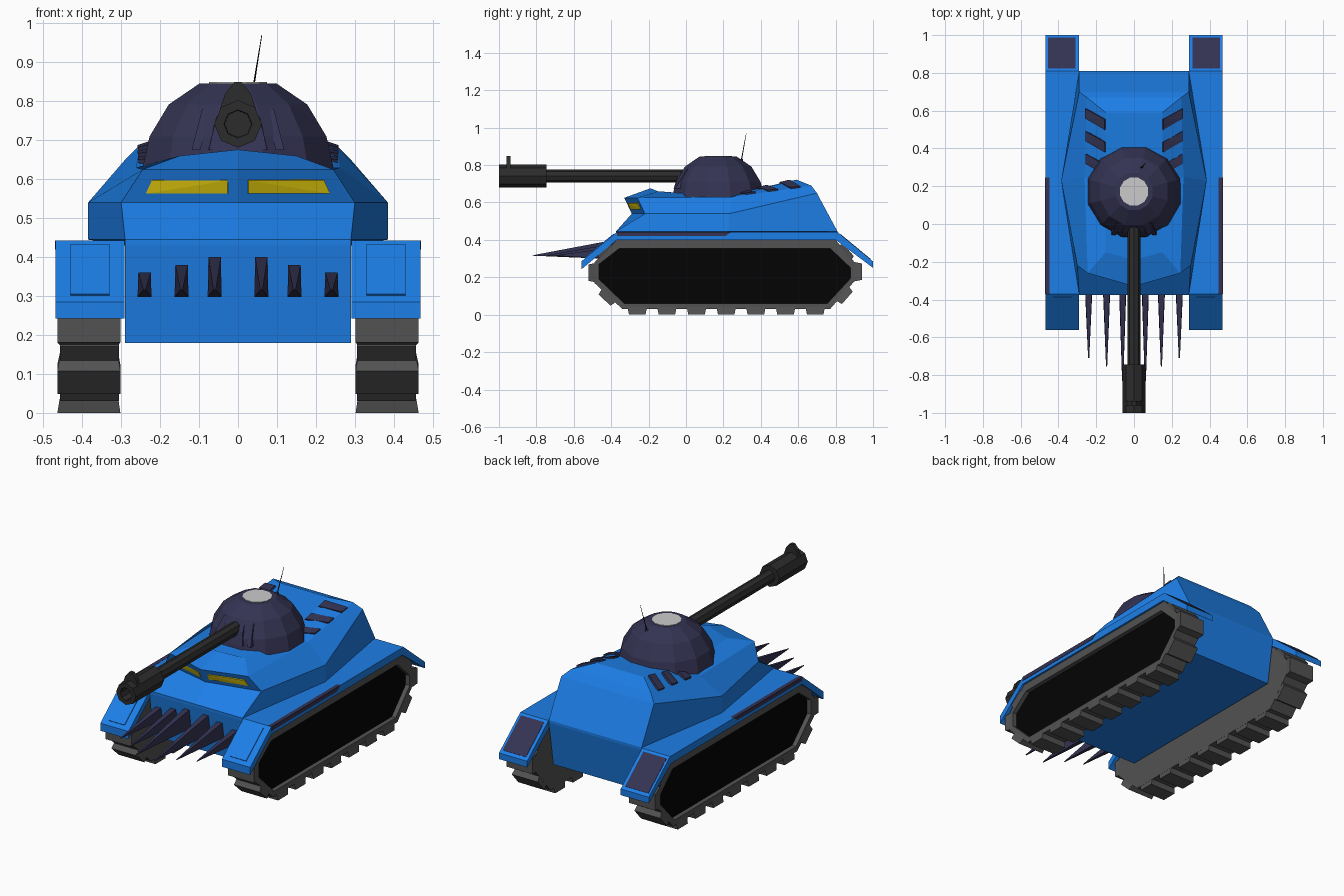
import bpy, bmesh, math
from mathutils import Vector
from mathutils.bvhtree import BVHTree

if "Cube" in bpy.data.objects:
    bpy.data.objects.remove(bpy.data.objects["Cube"])


def material(name, rgb):
    m = bpy.data.materials.new(name)
    m.diffuse_color = (*rgb, 1)
    m.use_nodes = True
    m.node_tree.nodes["Principled BSDF"].inputs["Base Color"].default_value = m.diffuse_color
    return m


BLUE = material("blue", (0.012, 0.21, 0.80))
PURPLE = material("dark_purple", (0.034, 0.033, 0.086))
BLACK = material("black", (0.001, 0.001, 0.001))
STEEL = material("track_grey", (0.085, 0.085, 0.085))
GUN = material("gun_metal", (0.025, 0.025, 0.025))
YELLOW = material("yellow", (0.80, 0.62, 0.004))


def finish(name, bm, mat, mirror=False):
    bmesh.ops.recalc_face_normals(bm, faces=bm.faces)
    me = bpy.data.meshes.new(name)
    bm.to_mesh(me)
    bm.free()
    ob = bpy.data.objects.new(name, me)
    bpy.context.collection.objects.link(ob)
    if mat:
        me.materials.append(mat)
    if mirror:
        ob.modifiers.new("mirror", 'MIRROR').use_mirror_merge = False
    return ob


def convex(name, pieces, mat, mirror=False):
    """One object made of convex solids, each given by its corner points."""
    bm = bmesh.new()
    for pts in pieces:
        vs = [bm.verts.new(p) for p in pts]
        bmesh.ops.convex_hull(bm, input=vs)
    bmesh.ops.dissolve_limit(bm, angle_limit=0.01, verts=bm.verts, edges=bm.edges)
    return finish(name, bm, mat, mirror)


def loft(name, rings, mat, mirror=False):
    """Skin through rings of equal size, with both ends capped."""
    bm = bmesh.new()
    rs = [[bm.verts.new(p) for p in r] for r in rings]
    n = len(rs[0])
    for a, b in zip(rs, rs[1:]):
        for i in range(n):
            j = (i + 1) % n
            bm.faces.new((a[i], a[j], b[j], b[i]))
    bm.faces.new(rs[0])
    bm.faces.new(rs[-1])
    return finish(name, bm, mat, mirror)


def circle(r, n, turn=.5):
    return [(r * math.cos(math.tau * (i + turn) / n), r * math.sin(math.tau * (i + turn) / n))
            for i in range(n)]


def prism(profile, x0, x1):
    return [[(x, y, z) for y, z in profile] for x in (x0, x1)]


def slab(corners, lift, sink=0.006):
    """Thin plate raised outward (up or forward) from four corners."""
    c = [Vector(p) for p in corners]
    n = (c[2] - c[0]).cross(c[3] - c[1]).normalized()
    if n.dot(Vector((0, -.7, 1))) < 0:
        n = -n
    return [p + n * lift for p in c] + [p - n * sink for p in c]


# Hull: half rings from belly to roof (front centre round to rear centre)
half_rings = [
    [(0, -.345, .18), (.29, -.345, .18), (.29, .23, .18), (.29, .77, .18), (0, .77, .18)],
    [(0, -.375, .43), (.29, -.375, .43), (.29, .23, .43), (.29, .81, .43), (0, .81, .43)],
    [(0, -.375, .445), (.29, -.375, .445), (.385, .23, .445), (.29, .81, .445), (0, .81, .445)],
    [(0, -.29, .54), (.30, -.22, .54), (.385, .23, .54), (.29, .70, .65), (0, .70, .65)],
    [(0, -.33, .625), (.245, -.26, .625), (.262, .25, .63), (.25, .67, .69), (0, .67, .69)],
    [(0, -.19, .676), (.15, -.15, .66), (.15, .20, .632), (.15, .59, .722), (0, .59, .722)],
]
rings = [h + [(-x, y, z) for x, y, z in reversed(h[1:-1])] for h in half_rings]
hull = loft("hull", rings, BLUE)

# Vision slits on the overhanging visor
B0, B1 = Vector(half_rings[3][0]), Vector(half_rings[3][1])
T0, T1 = Vector(half_rings[4][0]), Vector(half_rings[4][1])


def on_visor(u, v):
    return B0.lerp(B1, u).lerp(T0.lerp(T1, u), v)


slit = [on_visor(.09, .28), on_visor(.83, .28), on_visor(.84, .68), on_visor(.1, .68)]
convex("vision_slits", [slab(slit, .003)], YELLOW, True)

# Slanted roof vents laid on the hull surface
bm = bmesh.new()
bm.from_mesh(hull.data)
tree = BVHTree.FromBMesh(bm)
bm.free()


def on_roof(x, y):
    return tree.ray_cast(Vector((x, y, 2)), Vector((0, 0, -1)))[0]


vents = []
for k in range(3):
    d = -.12 * k
    vents.append(slab([on_roof(.152, .50 + d), on_roof(.255, .56 + d),
                       on_roof(.255, .612 + d), on_roof(.152, .555 + d)], .009))
convex("roof_vents", vents, PURPLE, True)

# Fenders, with a pad in front, a dark side strip and a dark rear panel
fender = [(-.37, .442), (.81, .442), (1, .285), (1, .25), (.80, .40),
          (-.37, .40), (-.56, .242), (-.56, .285)]
loft("fenders", prism(fender, .292, .468), BLUE, True)
convex("fender_pads", [slab([(.33, -.54, .302), (.43, -.54, .302),
                             (.43, -.385, .43), (.33, -.385, .43)], .004)], BLUE, True)
convex("fender_strips", [[(x, y, z) for x in (.448, .470)
                          for y, z in ((-.37, .42), (.21, .42), (.245, .443), (-.37, .443))]],
       PURPLE, True)
convex("rear_fender_panels", [slab([(.31, .822, .432), (.31, .985, .2974),
                                    (.455, .985, .2974), (.455, .822, .432)], .002)], PURPLE, True)

# Track belts: closed grey inner side, recessed black outer plate
outer = [(-.37, .40), (.80, .40), (.91, .27), (.91, .19), (.77, .03),
         (-.34, .03), (-.49, .17), (-.49, .28)]
inner = [(-.355, .355), (.77, .355), (.88, .25), (.88, .195), (.755, .06),
         (-.33, .06), (-.465, .19), (-.465, .27)]
loft("track_belts", prism(outer, .306, .457) + prism(inner, .457, .425), STEEL, True)
loft("track_side_plates", prism(inner, .42, .432), BLACK, True)

# Track cleats along every run except the covered top one
cleats = []
for i in range(1, 8):
    a, b = Vector(outer[i]), Vector(outer[(i + 1) % 8])
    t = (b - a).normalized()
    nrm = Vector((-t.y, t.x))
    n = max(1, round((b - a).length / .155))
    for k in range(n):
        c = a.lerp(b, (k + .5) / n)
        pts = []
        for h, w, x0, x1 in ((-.01, .052, .308, .457), (.03, .044, .302, .464)):
            for s in (-w, w):
                p = c + nrm * h * (.6 if i in (1, 7) else 1) + t * s
                pts += [(x0, p.x, p.y), (x1, p.x, p.y)]
        cleats.append(pts)
convex("track_cleats", cleats, STEEL, True)

# Ram spikes across the bow
spikes = []
for x, top, tip in ((.06, .40, -.83), (.145, .38, -.755), (.24, .36, -.71)):
    root = [(x + s * w, y, z) for s in (-1, 1) for y in (-.34, -.385)
            for w, z in ((.018, .297), (.016, top))]
    spikes.append(root + [(x + s * .003, tip, .316) for s in (-1, 1)])
convex("bow_spikes", spikes, PURPLE, True)

# Turret dome and hatch
TY = .172
dome = [(.258, .61), (.249, .65), (.235, .71), (.184, .792), (.102, .846)]
loft("turret", [[(x, y + TY, z) for x, y in circle(r, 12)] for r, z in dome], PURPLE)
loft("turret_hatch", [[(x, y + TY, z) for x, y in circle(.077, 12)] for z in (.83, .849)], None)

# Gun mantlet and its side ribs, nearly flush with the dome
convex("mantlet", [[(s * w, y, z) for s in (-1, 1) for w, y, z in
                    ((.05, -.01, .78), (.06, -.045, .74), (.075, -.066, .675),
                     (.05, .12, .80), (.09, .10, .67))]], PURPLE)
convex("mantlet_ribs", [[(x + dx, y + dy, z) for dx in (0, .022) for dy in (0, .07)
                         for x, y, z in ((.07, .006, .78), (.097, -.058, .675))]], PURPLE, True)

# Gun barrel with a hollow muzzle block and front sight
gun = [(.035, .08), (.035, -.745), (.061, -.745), (.061, -1), (.036, -1), (.034, -.90)]
loft("gun_barrel", [[(x, y, z + .742) for x, z in circle(r, 8, 0)] for r, y in gun], GUN)
convex("muzzle_sight", [[(s * w, y, z) for s in (-1, 1) for y in (-.96, -.938)
                         for w, z in ((.046, .78), (.032, .822), (.010, .848))]], GUN)

# Antenna and its mount
foot, tip = Vector((.037, .295, .82)), Vector((.061, .322, .97))
loft("antenna", [[p + Vector((x, y, 0)) for x, y in circle(r, 6)]
                 for p, r in ((foot, .003), (tip, .001))], BLACK)
loft("antenna_mount", [[foot + Vector((x, y, z)) for x, y in circle(r, 6)]
                       for r, z in ((.014, -.03), (.01, .012))], PURPLE)
